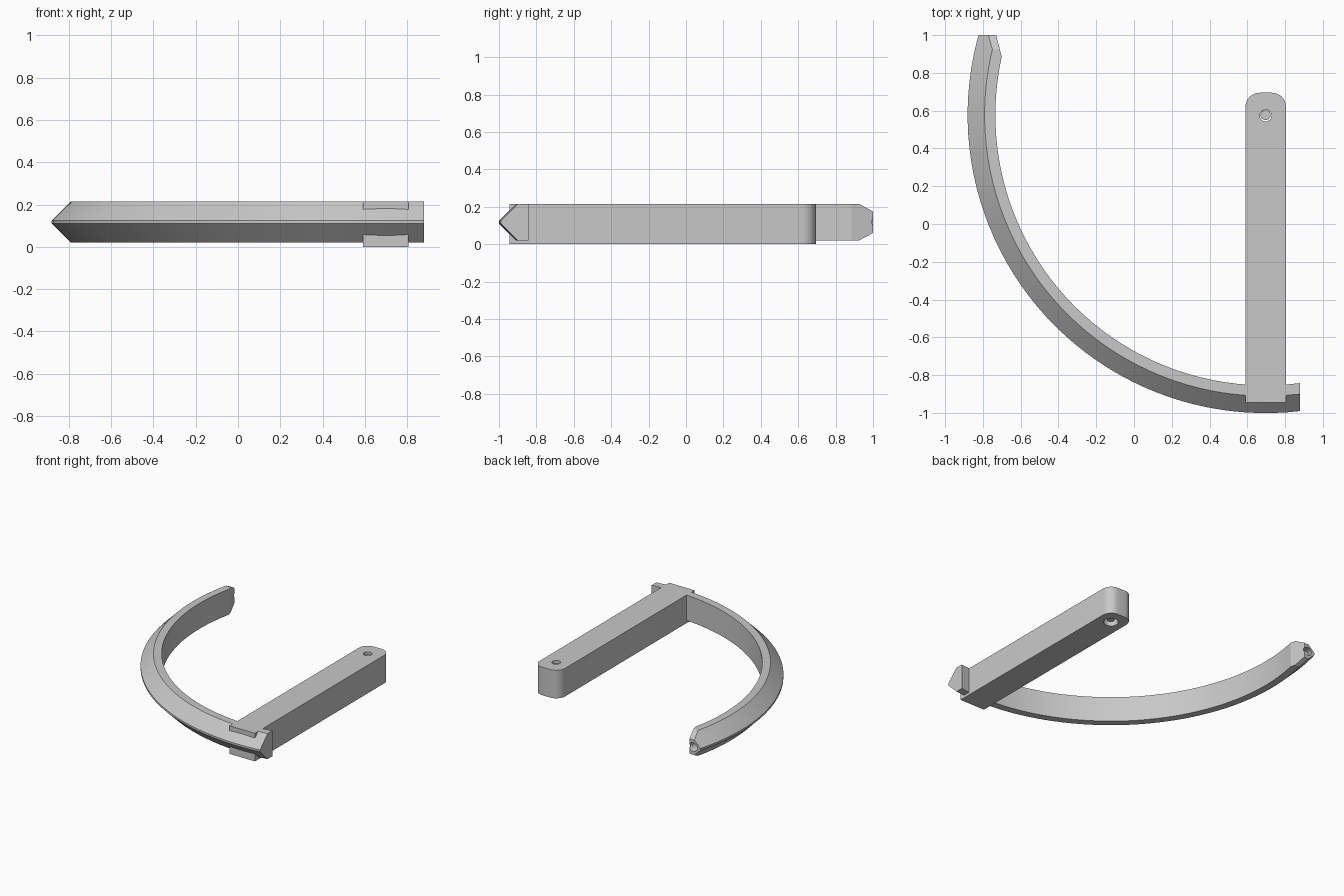
import bpy, bmesh, math
from mathutils import Vector, Matrix

old = bpy.data.objects.get("Cube")
if old:
    bpy.data.objects.remove(old, do_unlink=True)

grey = bpy.data.materials.new("plain grey")
grey.use_nodes = True
colour = (0.58, 0.58, 0.58, 1)
grey.diffuse_color = colour
grey.node_tree.nodes["Principled BSDF"].inputs["Base Color"].default_value = colour

PIVOT = Vector((0.697, 0.577, 0))


def finish(name, bm):
    bmesh.ops.recalc_face_normals(bm, faces=bm.faces)
    mesh = bpy.data.meshes.new(name)
    bm.to_mesh(mesh)
    bm.free()
    mesh.materials.append(grey)
    ob = bpy.data.objects.new(name, mesh)
    bpy.context.collection.objects.link(ob)
    return ob


def activate(ob):
    bpy.ops.object.select_all(action='DESELECT')
    ob.select_set(True)
    bpy.context.view_layer.objects.active = ob


def smooth(ob):
    activate(ob)
    bpy.ops.object.shade_smooth_by_angle(angle=math.radians(25))


def cylinder(name, radius, start, end, sides=32):
    start, end = Vector(start), Vector(end)
    axis = end - start
    bm = bmesh.new()
    place = Matrix.Translation((start + end) / 2) @ axis.to_track_quat('Z', 'Y').to_matrix().to_4x4()
    bmesh.ops.create_cone(bm, cap_ends=True, segments=sides, radius1=radius,
                          radius2=radius, depth=axis.length, matrix=place)
    return finish(name, bm)


def cut(ob, cutter):
    activate(ob)
    mod = ob.modifiers.new("cut", 'BOOLEAN')
    mod.operation, mod.solver, mod.object = 'DIFFERENCE', 'EXACT', cutter
    bpy.ops.object.modifier_apply(modifier=mod.name)
    bpy.data.objects.remove(cutter, do_unlink=True)


def slice_off(bm, point, normal, behind=-2):
    """Cut away the outer side of a plane, only where y is above 'behind'."""
    geom = [v for v in bm.verts if v.co.y > behind]
    geom += [g for g in bm.edges[:] + bm.faces[:] if all(v.co.y > behind for v in g.verts)]
    res = bmesh.ops.bisect_plane(bm, geom=geom, plane_co=point, plane_no=normal, clear_outer=True)
    rim = [e for e in res["geom_cut"] if isinstance(e, bmesh.types.BMEdge)]
    bmesh.ops.holes_fill(bm, edges=rim)


# Curved blade: pointed section swept about the pivot
profile = [(1.431, 0.02), (1.431, 0.215), (1.488, 0.215),
           (1.578, 0.125), (1.578, 0.11), (1.488, 0.02)]
bm = bmesh.new()
STEPS = 48
rings = []
for i in range(STEPS + 1):
    a = math.radians(158 + 124 * i / STEPS)
    rings.append([bm.verts.new((PIVOT.x + r * math.cos(a), PIVOT.y + r * math.sin(a), z))
                  for r, z in profile])
n = len(profile)
for p, q in zip(rings, rings[1:]):
    for k in range(n):
        bm.faces.new((p[k], p[(k + 1) % n], q[(k + 1) % n], q[k]))
bm.faces.new(rings[0])
bm.faces.new(rings[-1])

# Square ends, then the tapered tip
slice_off(bm, (0.88, 0, 0), (1, 0, 0))
slice_off(bm, (0, 1, 0), (0, 1, 0))
slice_off(bm, (-0.70, 0.885, 0), (0.115, 0.03, 0), behind=0.4)
for z, side in ((0.215, 1), (0.02, -1)):
    slice_off(bm, (0, 0.925, z), (0, 0.04, 0.075 * side), behind=0.4)
blade = finish("curved_blade", bm)

# Socket in the tip, running along the curve
tip = Vector((-0.76, 1, 0.118))
along = Vector((0.29, 0.956, 0))
cut(blade, cylinder("tip_socket_cutter", 0.033, tip - along * 0.06, tip + along * 0.1))
smooth(blade)

# Straight arm with rounded pivot end
x0, x1, y0, y1, rad = 0.59, 0.805, -0.945, 0.695, 0.075
outline = [(x0, y0), (x1, y0)]
for cx, first in ((x1 - rad, 0), (x0 + rad, 90)):
    for i in range(9):
        a = math.radians(first + 90 * i / 8)
        outline.append((cx + rad * math.cos(a), y1 - rad + rad * math.sin(a)))
bm = bmesh.new()
base = bm.faces.new([bm.verts.new((x, y, 0)) for x, y in outline])
up = bmesh.ops.extrude_face_region(bm, geom=[base])["geom"]
bmesh.ops.translate(bm, vec=(0, 0, 0.215), verts=[v for v in up if isinstance(v, bmesh.types.BMVert)])
arm = finish("straight_arm", bm)


def at(z, dy=0):
    return PIVOT + Vector((0, dy, z))


# Pivot hole, wider recess underneath, and pin
cut(arm, cylinder("pivot_hole_cutter", 0.031, at(-0.1, -0.003), at(0.3, -0.003)))
cut(arm, cylinder("recess_cutter", 0.052, at(-0.1), at(0.08)))
smooth(arm)
smooth(cylinder("pivot_pin", 0.027, at(0.02), at(0.195)))
